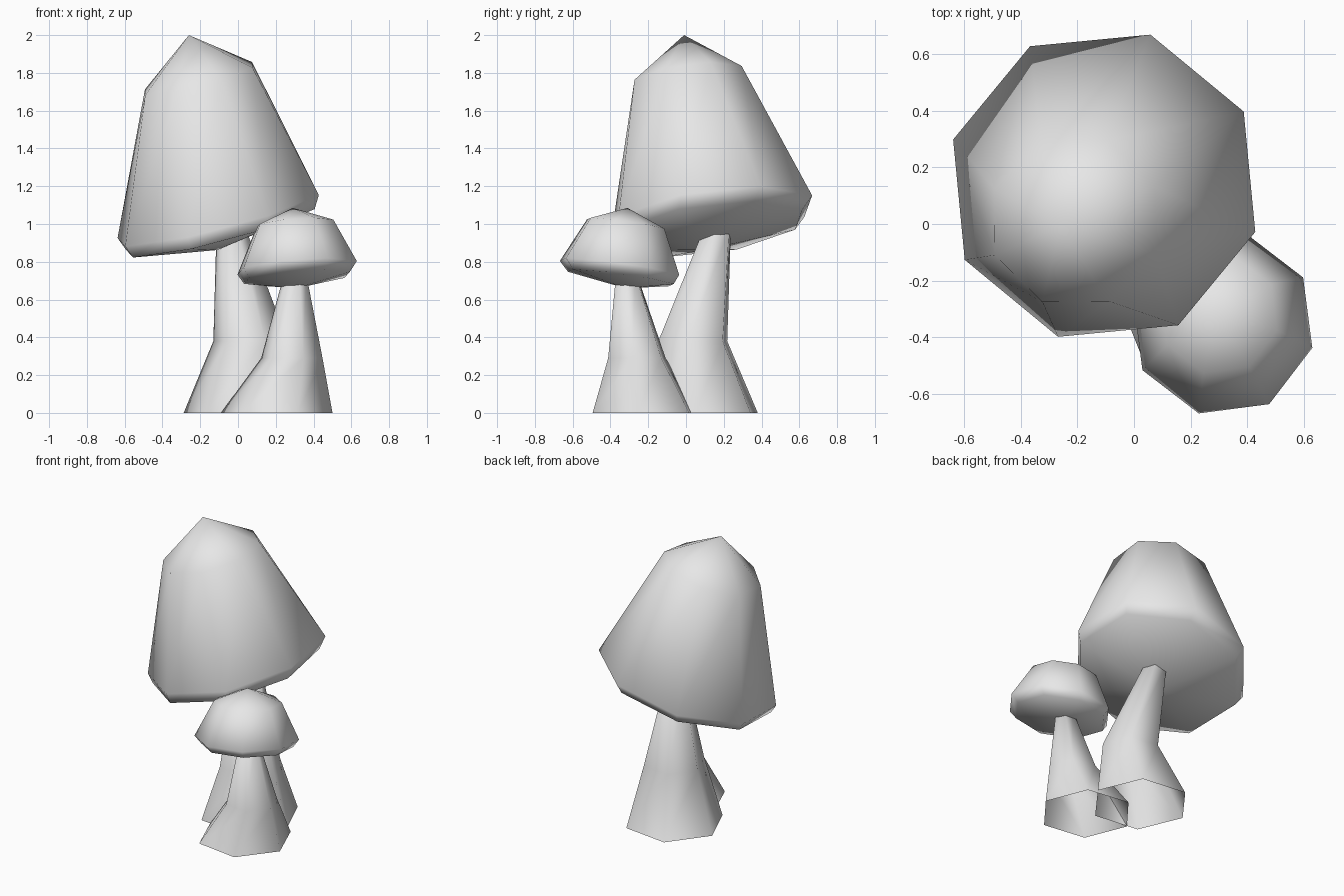
import bpy
import bmesh
from math import cos, sin, pi, radians

cube = bpy.data.objects.get("Cube")
if cube:
    bpy.data.objects.remove(cube)

# Single plain grey for everything
grey = bpy.data.materials.new("light_grey")
grey.use_nodes = True
colour = (0.8, 0.8, 0.8, 1)
grey.diffuse_color = colour
grey.node_tree.nodes["Principled BSDF"].inputs["Base Color"].default_value = colour


def add_ring(bm, centre, radius, sides, phase, slope):
    """Polygon ring lying in a plane tilted by slope (dz/dx, dz/dy)."""
    verts = []
    for i in range(sides):
        a = radians(phase) + 2 * pi * i / sides
        dx, dy = radius * cos(a), radius * sin(a)
        dz = slope[0] * dx + slope[1] * dy
        verts.append(bm.verts.new((centre[0] + dx, centre[1] + dy, centre[2] + dz)))
    return verts


def loft(name, rings, sides, slope, apex, base=None):
    """Skin rings from bottom to top; close the ends with fans where given."""
    bm = bmesh.new()
    loops = [add_ring(bm, c, r, sides, phase, slope) for c, r, phase in rings]
    for low, high in zip(loops, loops[1:]):
        for i in range(sides):
            j = (i + 1) % sides
            bm.faces.new((low[i], low[j], high[j], high[i]))
    for point, loop in ((apex, loops[-1]), (base, loops[0])):
        if point:
            tip = bm.verts.new(point)
            for i in range(sides):
                bm.faces.new((loop[i], loop[(i + 1) % sides], tip))
    bmesh.ops.recalc_face_normals(bm, faces=bm.faces)
    for face in bm.faces:
        face.smooth = True
    mesh = bpy.data.meshes.new(name)
    bm.to_mesh(mesh)
    bm.free()
    mesh.materials.append(grey)
    obj = bpy.data.objects.new(name, mesh)
    bpy.context.collection.objects.link(obj)


# Large mushroom: tall leaning cap with a bulging underside, on a bent stem
loft("large_cap",
     [((-0.094, 0.116, 0.972), 0.523, -17),
      ((-0.105, 0.135, 1.04), 0.557, -17),
      ((-0.208, 0.01, 1.77), 0.307, -22)],
     8, (0.254, 0.131), apex=(-0.26, -0.01, 2.0), base=(-0.11, 0.1, 0.862))
loft("large_stem",
     [((0.025, 0.09, 0), 0.315, -7),
      ((0.066, 0.036, 0.38), 0.198, -7),
      ((-0.037, 0.167, 0.98), 0.077, -7)],
     6, (0, 0), apex=(-0.037, 0.167, 0.99))

# Small mushroom: flat cap on a flared stem
loft("small_cap",
     [((0.312, -0.345, 0.715), 0.29, -15),
      ((0.313, -0.352, 0.768), 0.327, -15),
      ((0.3, -0.32, 1.0), 0.212, -15)],
     8, (0.077, -0.136), apex=(0.29, -0.31, 1.085), base=(0.31, -0.32, 0.66))
loft("small_stem",
     [((0.205, -0.218, 0), 0.298, -8),
      ((0.285, -0.26, 0.29), 0.164, -8),
      ((0.303, -0.316, 0.74), 0.058, -8)],
     6, (0, 0), apex=(0.303, -0.316, 0.75))
